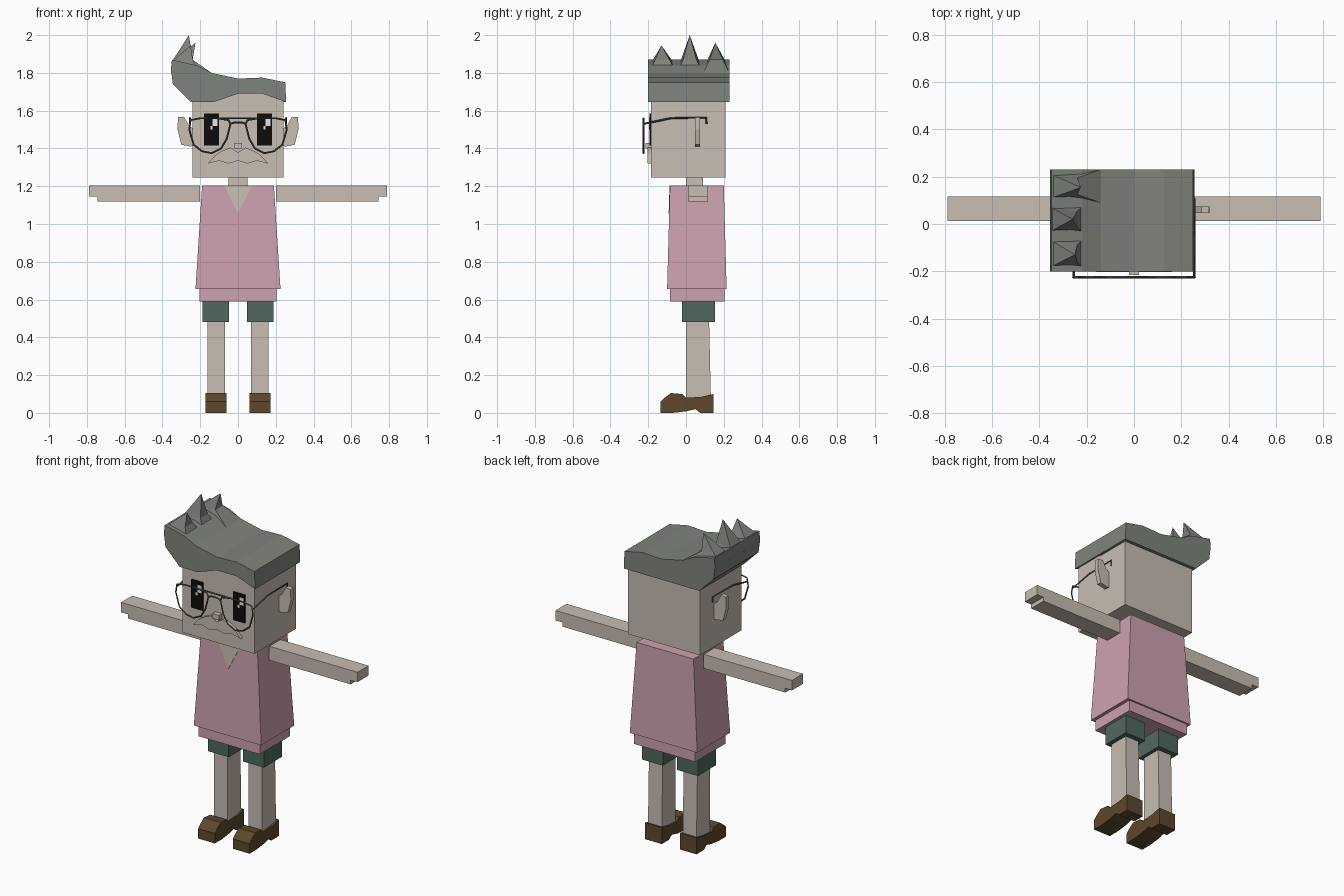
import bpy, bmesh

if "Cube" in bpy.data.objects:
    bpy.data.objects.remove(bpy.data.objects["Cube"], do_unlink=True)


def material(name, hexcode):
    rgb = [int(hexcode[i:i + 2], 16) / 255 for i in (0, 2, 4)]
    col = [c / 12.92 if c < 0.04 else ((c + 0.055) / 1.055) ** 2.4 for c in rgb] + [1]
    m = bpy.data.materials.new(name)
    m.use_nodes = True
    m.diffuse_color = col
    m.node_tree.nodes["Principled BSDF"].inputs["Base Color"].default_value = col
    return m


SKIN = material("skin", "c8bdb3")
PINK = material("pink shirt", "cda2af")
GREEN = material("green shorts", "50695f")
BROWN = material("brown leather", "5c482d")
GREY = material("grey hair", "7f847c")
BLACK = material("black", "0c0c0c")
WHITE = material("white", "f0f0f0")
WIRE = material("dark wire", "474d48")


def loft(name, rings, mat):
    """Closed solid through rings of equal point count; a last ring of one point is a tip."""
    bm = bmesh.new()
    rows = [[bm.verts.new(p) for p in r] for r in rings]
    for a, b in zip(rows, rows[1:]):
        n = len(a)
        for i in range(n):
            j = (i + 1) % n
            bm.faces.new([a[i], a[j], b[0]] if len(b) == 1 else [a[i], a[j], b[j], b[i]])
    bm.faces.new(rows[0])
    if len(rows[-1]) > 1:
        bm.faces.new(rows[-1])
    bmesh.ops.recalc_face_normals(bm, faces=bm.faces)
    me = bpy.data.meshes.new(name)
    bm.to_mesh(me)
    bm.free()
    me.materials.append(mat)
    ob = bpy.data.objects.new(name, me)
    bpy.context.collection.objects.link(ob)
    return ob


def rect(x0, x1, y0, y1, z):
    return [(x0, y0, z), (x1, y0, z), (x1, y1, z), (x0, y1, z)]


def box(name, x0, x1, y0, y1, z0, z1, mat):
    return loft(name, [rect(x0, x1, y0, y1, z0), rect(x0, x1, y0, y1, z1)], mat)


def front_prism(name, profile, y0, y1, mat, side=1):
    """Front (x, z) outline extruded in depth."""
    return loft(name, [[(x * side, y, z) for x, z in profile] for y in (y0, y1)], mat)


def wire(name, points, closed=False):
    cu = bpy.data.curves.new(name, 'CURVE')
    cu.dimensions = '3D'
    cu.bevel_depth = 0.005
    cu.bevel_resolution = 0
    sp = cu.splines.new('POLY')
    sp.points.add(len(points) - 1)
    for p, co in zip(sp.points, points):
        p.co = (*co, 1)
    sp.use_cyclic_u = closed
    cu.use_fill_caps = True
    cu.materials.append(WIRE)
    ob = bpy.data.objects.new(name, cu)
    bpy.context.collection.objects.link(ob)
    bpy.ops.object.select_all(action='DESELECT')
    ob.select_set(True)
    bpy.context.view_layer.objects.active = ob
    bpy.ops.object.convert(target='MESH')


# Head, neck and face
box("head", -0.24, 0.24, -0.185, 0.21, 1.245, 1.72, SKIN)
box("neck", -0.05, 0.05, 0, 0.09, 1.19, 1.26, SKIN)
box("nose", -0.022, 0.022, -0.215, -0.18, 1.4, 1.43, SKIN)
half = [(0.04, 1.405), (0.09, 1.385), (0.12, 1.365), (0.16, 1.32),
        (0.1, 1.335), (0.05, 1.32)]
front_prism("moustache", [(0, 1.38)] + half + [(0, 1.335)]
            + [(-x, z) for x, z in reversed(half)], -0.203, -0.18, SKIN)

# Hair: arched fringe in front, straight hem behind
crown = [(0.255, 1.645), (0.25, 1.75), (0.13, 1.775), (0, 1.77), (-0.14, 1.8),
         (-0.22, 1.84), (-0.35, 1.87), (-0.355, 1.82), (-0.345, 1.74), (-0.25, 1.645)]
fringe = [(-0.13, 1.645), (0, 1.69), (0.13, 1.69)]
front_prism("hair_front", crown + fringe, -0.2, 0, GREY)
front_prism("hair_back", crown, 0, 0.23, GREY)

# Swept-up spikes: y start, y end, inner x, tip
for i, (y0, y1, xin, tip) in enumerate([
        (-0.2, -0.05, -0.2, (-0.25, -0.13, 1.945)),
        (-0.05, 0.09, -0.2, (-0.26, 0.02, 2.0)),
        (0.09, 0.23, -0.14, (-0.225, 0.155, 1.96))]):
    q = (y1 - y0) / 4
    base = rect(-0.355, xin, y0, y1, 1.8)
    ring = [(-0.35, y0 + 0.02, 1.86), (-0.24, y0 + q, 1.87),
            (-0.24, y1 - q, 1.87), (-0.35, y1 - 0.02, 1.86)]
    loft(f"hair_spike_{i + 1}", [base, ring, [tip]], GREY)

# Shirt
loft("shirt", [rect(-0.225, 0.225, -0.1, 0.215, 0.655),
               rect(-0.19, 0.19, -0.085, 0.2, 1.205)], PINK)
box("shirt_hem", -0.205, 0.205, -0.085, 0.205, 0.59, 0.66, PINK)
neckline = [(-0.075, -0.087, 1.205), (0.075, -0.087, 1.205), (0, -0.092, 1.055)]
loft("open_collar", [neckline, [(x, y + 0.006, z) for x, y, z in neckline]], SKIN)

# Paired parts
ear = [(0.23, 1.42), (0.25, 1.41), (0.3, 1.42), (0.32, 1.5), (0.318, 1.565),
       (0.285, 1.568), (0.26, 1.52), (0.23, 1.5)]
arm = [(0.2, 1.12), (0.745, 1.12), (0.745, 1.145), (0.79, 1.145), (0.79, 1.205), (0.2, 1.205)]
shoe = [(-0.135, 0), (-0.07, 0), (0, 0.008), (0.05, 0.02), (0.075, 0), (0.145, 0),
        (0.145, 0.1), (0.08, 0.085), (0.0, 0.08), (-0.02, 0.1), (-0.08, 0.105),
        (-0.12, 0.075), (-0.135, 0.06)]
lens = [(0.04, 1.53), (0.05, 1.55), (0.11, 1.56), (0.2, 1.56), (0.25, 1.55), (0.258, 1.5),
        (0.235, 1.42), (0.19, 1.385), (0.14, 1.375), (0.09, 1.4), (0.06, 1.45)]
for label, s in (("left", 1), ("right", -1)):
    front_prism(f"{label}_ear", ear, 0.047, 0.075, SKIN, s)
    front_prism(f"{label}_arm", arm, 0.012, 0.117, SKIN, s)

    # Eye plate with its glints
    c = 0.14 * s
    box(f"{label}_eye", c - 0.039, c + 0.039, -0.192, -0.184, 1.415, 1.585, BLACK)
    box(f"{label}_glint", c + 0.005, c + 0.032, -0.195, -0.19, 1.52, 1.565, WHITE)
    box(f"{label}_small_glint", c - 0.006, c + 0.005, -0.195, -0.19, 1.5, 1.518, WHITE)

    # Spectacle rim and temple
    wire(f"{label}_rim", [(x * s, -0.225, z) for x, z in lens], True)
    wire(f"{label}_temple", [(0.255 * s, y, z) for y, z in
                             [(-0.225, 1.53), (-0.08, 1.56), (0.108, 1.563), (0.108, 1.53)]])

    # Leg, trouser leg and shoe
    xs = sorted((0.07 * s, 0.162 * s))
    loft(f"{label}_leg", [rect(*xs, 0, 0.132, 0.06), rect(*xs, 0, 0.122, 0.5)], SKIN)
    xs = sorted((0.048 * s, 0.187 * s))
    box(f"{label}_shorts_leg", *xs, -0.02, 0.153, 0.48, 0.6, GREEN)
    loft(f"{label}_shoe", [[(x * s, y, z) for y, z in shoe] for x in (0.06, 0.172)], BROWN)

# Spectacle bridges
wire("brow_bar", [(-0.11, -0.225, 1.56), (0.11, -0.225, 1.56)])
wire("nose_bridge", [(-0.04, -0.225, 1.53), (-0.02, -0.225, 1.538),
                     (0.02, -0.225, 1.538), (0.04, -0.225, 1.53)])
